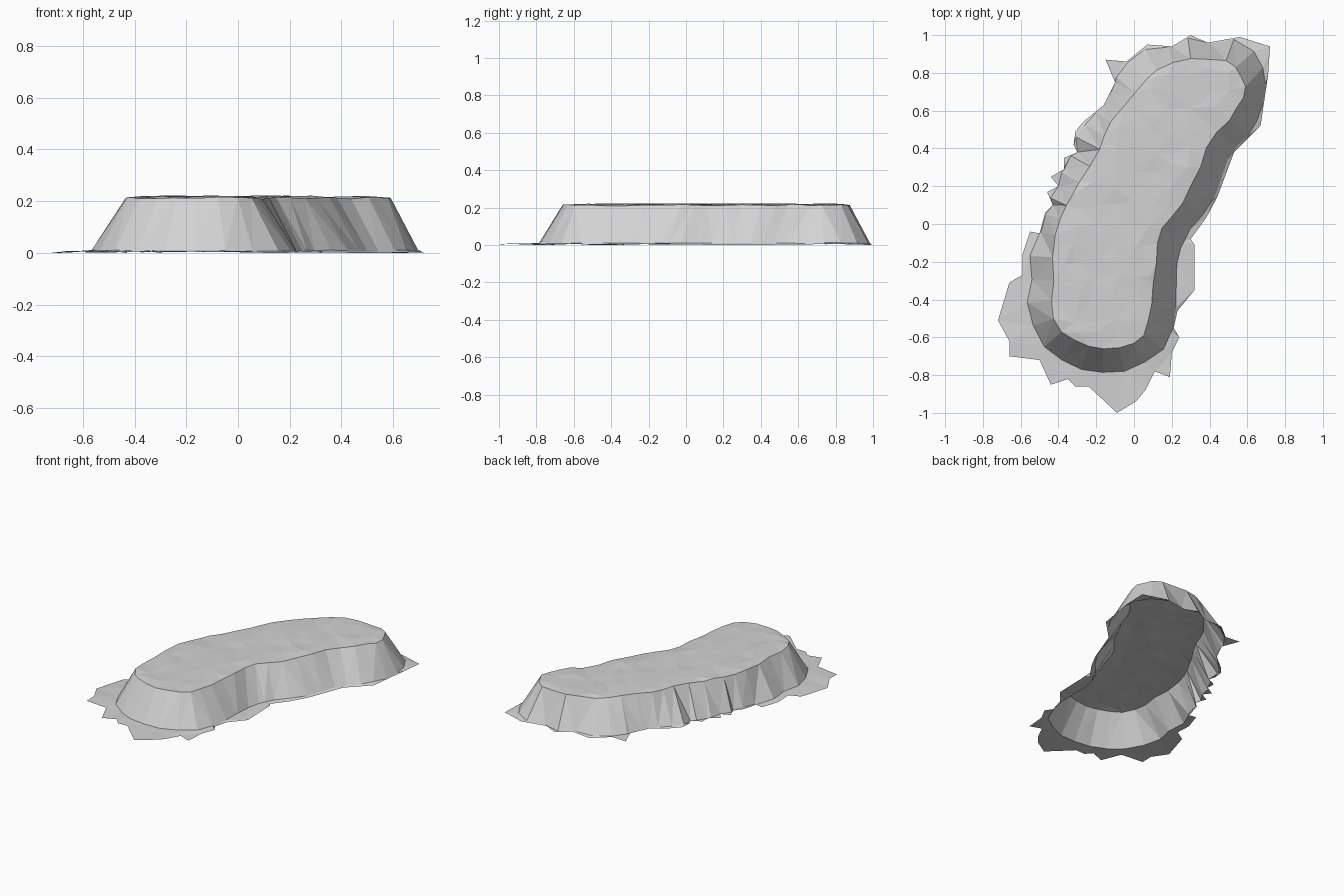
import bpy, random
from mathutils import Vector
from mathutils.geometry import delaunay_2d_cdt, interpolate_bezier

if "Cube" in bpy.data.objects:
    bpy.data.objects.remove(bpy.data.objects["Cube"])

random.seed(4)
TOP = 0.218

# Plateau rim, counter-clockwise from the front
RIM = [(-.16, -.67), (0, -.635), (.08, -.52), (.11, -.32), (.12, -.1), (.2, .04),
       (.31, .2), (.39, .4), (.5, .55), (.58, .67), (.57, .78), (.49, .87),
       (.3, .875), (.12, .82), (0, .7), (-.12, .54), (-.19, .4), (-.29, .22),
       (-.36, .1), (-.41, -.06), (-.43, -.3), (-.42, -.5), (-.32, -.62)]

# Ragged outer edge of the ground skirt, counter-clockwise from the front
EDGE = [(-.09, -1), (.01, -.94), (.06, -.88), (.11, -.78), (.19, -.81), (.2, -.68),
        (.24, -.6), (.21, -.55), (.23, -.46), (.32, -.35), (.32, -.11), (.3, -.08),
        (.38, .03), (.44, .14), (.53, .38), (.67, .52), (.71, .79), (.72, .94),
        (.56, .99), (.39, .96), (.3, 1), (.2, .94), (.07, .95), (-.04, .86),
        (-.15, .87), (-.1, .75), (-.16, .63), (-.27, .54), (-.31, .49), (-.32, .42),
        (-.3, .38), (-.37, .35), (-.37, .29), (-.44, .25), (-.4, .2), (-.46, .17),
        (-.43, .1), (-.47, .06), (-.5, -.05), (-.55, -.04), (-.59, -.16),
        (-.59, -.27), (-.66, -.31), (-.72, -.51), (-.66, -.62), (-.66, -.7),
        (-.5, -.72), (-.44, -.85), (-.35, -.82), (-.31, -.86), (-.24, -.86)]


def inside(p, loop):
    hit = False
    for (ax, ay), (bx, by) in zip(loop, loop[1:] + loop[:1]):
        if (ay > p.y) != (by > p.y) and p.x < ax + (p.y - ay) * (bx - ax) / (by - ay):
            hit = not hit
    return hit


def smooth_loop(pts):
    """Closed curve through the points, two samples per span."""
    v = [Vector(p) for p in pts]
    out = []
    for i in range(len(v)):
        a, b, c, d = (v[(i + k - 1) % len(v)] for k in range(4))
        out += interpolate_bezier(b, b + (c - a) / 6, c - (d - b) / 6, c, 3)[:2]
    return [Vector((p[0], p[1])) for p in out]


# Cliff foot: the rim pushed outward, kept within the skirt edge
curve = smooth_loop(RIM)
rim, foot = [], []
for i, p in enumerate(curve):
    t = (curve[(i + 1) % len(curve)] - curve[i - 1]).normalized()
    n = Vector((t.y, -t.x))
    dist = 0.122 + random.uniform(-.012, .012)
    while dist > 0.06 and not inside(p + n * (dist + .004), EDGE):
        dist -= 0.004
    foot.append(p + n * dist)
    rim.append(p + n * random.uniform(-.011, .008))

# Gather points with heights, and the three loops that must stay as edges
pts, heights, edges = [], [], []


def add_loop(loop, lo, hi):
    s = len(pts)
    for i, p in enumerate(loop):
        pts.append(Vector(p))
        heights.append(random.uniform(lo, hi))
        edges.append((s + i, s + (i + 1) % len(loop)))


add_loop(EDGE, 0.0, 0.008)
add_loop(foot, 0.006, 0.012)
add_loop(rim, TOP - .009, TOP - .001)

# Uneven points scattered over the plateau
inner = [tuple(p) for p in rim]
for ix in range(-5, 7):
    for iy in range(-7, 10):
        p = Vector((ix * .1 + random.uniform(-.03, .03), iy * .1 + random.uniform(-.03, .03)))
        if inside(p, inner) and min((p - q).length for q in rim) > .035:
            pts.append(p)
            heights.append(TOP + random.uniform(-.003, .004))

# One open sheet: plateau, cliff walls and skirt, trimmed to the ragged edge
verts, _, faces, origin, _, _ = delaunay_2d_cdt(pts, edges, [], 0, 1e-5, True)
faces = [list(f) for f in faces
         if inside(sum((verts[i] for i in f), Vector((0, 0))) / len(f), EDGE)]
coords = [(v.x, v.y, heights[o[0]] if o else .005) for v, o in zip(verts, origin)]
mesh = bpy.data.meshes.new("plateau")
mesh.from_pydata(coords, [], faces)
mesh.update()
obj = bpy.data.objects.new("plateau", mesh)
bpy.context.collection.objects.link(obj)

# Single pale grey rock colour
rock = bpy.data.materials.new("pale_grey_rock")
rock.diffuse_color = (.65, .65, .65, 1)
rock.use_nodes = True
rock.node_tree.nodes["Principled BSDF"].inputs["Base Color"].default_value = rock.diffuse_color
mesh.materials.append(rock)
